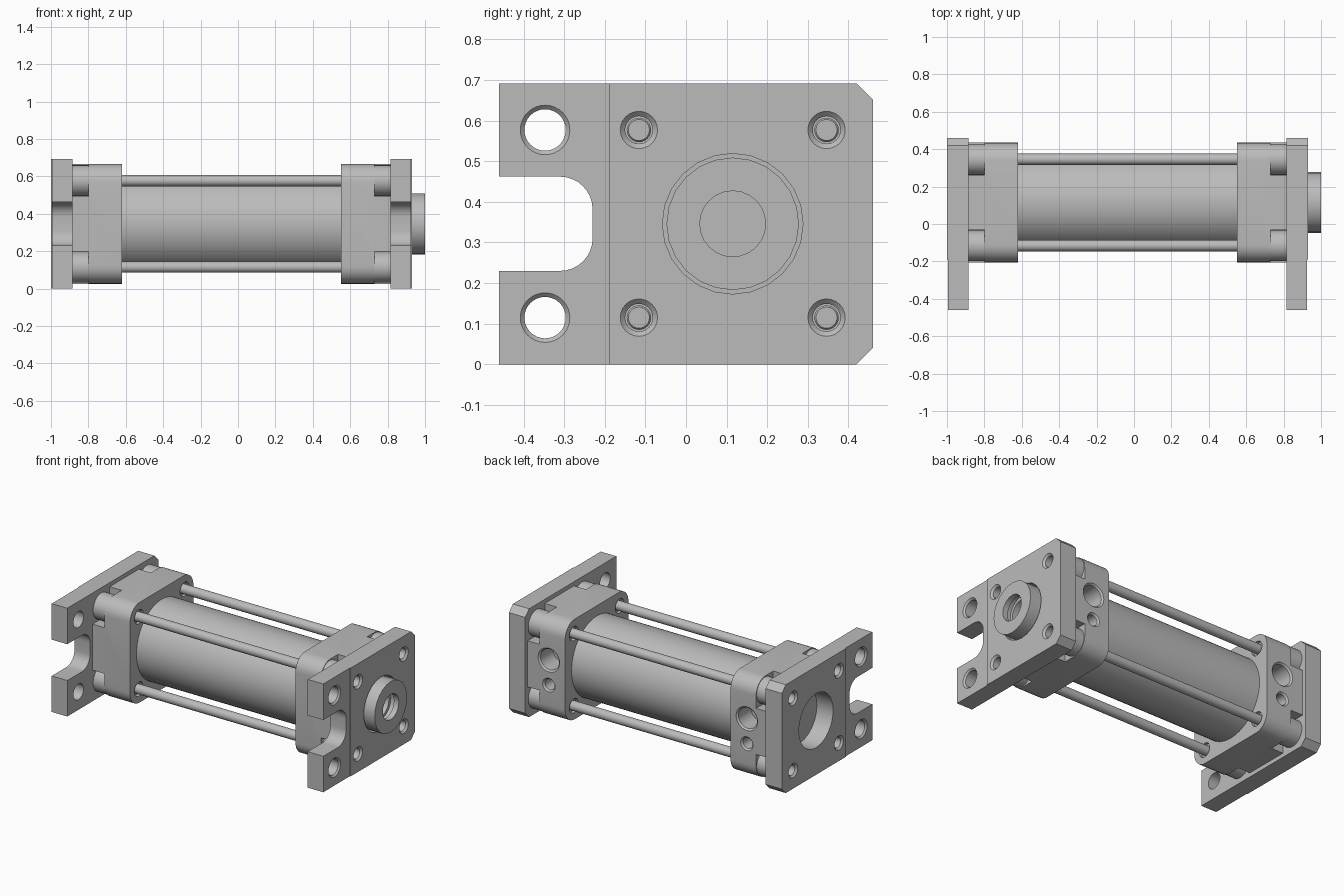
import bpy, bmesh, math
from math import cos, sin, pi
from mathutils import Vector

if "Cube" in bpy.data.objects:
    bpy.data.objects.remove(bpy.data.objects["Cube"], do_unlink=True)

# Single machined metal colour
metal = bpy.data.materials.new("machined grey")
metal.use_nodes = True
grey = (0.5, 0.5, 0.5, 1)
metal.diffuse_color = grey
metal.node_tree.nodes["Principled BSDF"].inputs["Base Color"].default_value = grey

MID = -0.035                # middle of the length between the two plates
CY, CZ = 0.115, 0.346       # bore axis
PITCH = 0.231               # tie rod offset from the bore axis
RODS = [(CY + a * PITCH, CZ + b * PITCH) for a in (-1, 1) for b in (-1, 1)]


def make(name, bm):
    bmesh.ops.recalc_face_normals(bm, faces=bm.faces)
    mesh = bpy.data.meshes.new(name)
    bm.to_mesh(mesh)
    bm.free()
    mesh.materials.append(metal)
    obj = bpy.data.objects.new(name, mesh)
    bpy.context.collection.objects.link(obj)
    return obj


def lathe(name, profile, origin, axis="x", side=1, segs=32):
    """Revolve (distance, radius) points about an axis through origin."""
    bm = bmesh.new()
    rings = []
    for d, r in profile:
        ring = []
        for i in range(segs if r else 1):
            a = 2 * pi * i / segs
            p, q = r * cos(a), r * sin(a)
            v = Vector((side * d, p, q)) if axis == "x" else Vector((p, d, q))
            ring.append(bm.verts.new(v + Vector(origin)))
        rings.append(ring)
    for a, b in zip(rings, rings[1:]):
        for i in range(segs):
            j = (i + 1) % segs
            quad = [a[i % len(a)], a[j % len(a)], b[j % len(b)], b[i % len(b)]]
            bm.faces.new(list(dict.fromkeys(quad)))
    for ring in (rings[0], rings[-1]):
        if len(ring) > 1:
            bm.faces.new(ring)
    return make(name, bm)


def prism(name, outline, x0, x1):
    """Extrude a (y, z) outline from x0 to x1."""
    bm = bmesh.new()
    face = bm.faces.new([bm.verts.new((x0, y, z)) for y, z in outline])
    new = bmesh.ops.extrude_face_region(bm, geom=[face])["geom"]
    bmesh.ops.translate(bm, vec=(x1 - x0, 0, 0),
                        verts=[v for v in new if isinstance(v, bmesh.types.BMVert)])
    return make(name, bm)


def rect(y0, y1, z0, z1):
    return [(y0, z0), (y1, z0), (y1, z1), (y0, z1)]


def arc(y, z, r, start, end, n=8):
    angles = [math.radians(start + (end - start) * i / n) for i in range(n + 1)]
    return [(y + r * cos(a), z + r * sin(a)) for a in angles]


def cut(obj, cutters):
    bpy.context.view_layer.objects.active = obj
    for c in cutters:
        c.hide_render = True
        mod = obj.modifiers.new("cut", "BOOLEAN")
        mod.operation, mod.solver, mod.object = "DIFFERENCE", "EXACT", c
        bpy.ops.object.modifier_apply(modifier=mod.name)
        bpy.data.objects.remove(c, do_unlink=True)


parts = []
for side, end in ((1, "right"), (-1, "left")):
    def X(u):
        return MID + side * u

    def turned(name, profile, y, z, segs=32):
        return lathe(name, profile, (MID, y, z), "x", side, segs)

    # Mounting plate with chamfered rear corners, centre bore and rod holes
    plate = prism(end + "_mount_plate",
                  [(-0.19, 0), (0.42, 0), (0.46, 0.04), (0.46, 0.652),
                   (0.42, 0.692), (-0.19, 0.692)], X(0.85), X(0.965))
    cutters = [turned("bore_cutter", [(0.8, 0.173), (1, 0.173)], CY, CZ, 24)]
    for y, z in RODS:
        cutters.append(turned("rod_hole_cutter", [(0.8, 0.034), (0.953, 0.034),
                                                  (0.985, 0.066)], y, z, 24))
    cut(plate, cutters)

    # Slotted tab, slightly thinner than the plate
    slot = arc(-0.31, 0.31, 0.08, -90, 0) + arc(-0.31, 0.382, 0.08, 0, 90)
    tab = prism(end + "_mount_tab",
                [(-0.19, 0.692), (-0.46, 0.692), (-0.46, 0.462)] + slot[::-1]
                + [(-0.46, 0.23), (-0.46, 0), (-0.19, 0)], X(0.85), X(0.96))
    cut(tab, [turned("mount_hole_cutter", [(0.8, 0.051), (0.95, 0.051), (0.99, 0.091)],
                     CY - 2 * PITCH, z) for z in (CZ - PITCH, CZ + PITCH)])

    # Cylinder head: rounded block with notched corners, ports and rod recesses
    k, r = 0.32, 0.095
    outline = []
    for i, (a, b) in enumerate(((1, 1), (-1, 1), (-1, -1), (1, -1))):
        outline += arc(CY + a * (k - r), CZ + b * (k - r), r, 90 * i, 90 * i + 90)
    head = prism(end + "_head", outline, X(0.585), X(0.85))
    cutters = []
    for a in (-1, 1):
        for b in (-1, 1):
            y, z = sorted((CY + a * 0.147, CY + a * 0.5)), sorted((CZ + b * 0.147, CZ + b * 0.5))
            cutters.append(prism("notch_cutter", rect(*y, *z), X(0.765), X(0.9)))
    for y, z in RODS:
        cutters.append(turned("recess_cutter", [(0.5, 0.045), (0.605, 0.045)], y, z, 24))
    for z, r in ((0.41, 0.066), (0.25, 0.034)):
        cutters.append(lathe("port_cutter", [(0.3, r), (0.425, r), (0.455, r + 0.03)],
                             (X(0.7), 0, z), "y"))
    cut(head, cutters)
    parts += [plate, tab, head]

    # Round nuts between head and plate
    for i, (y, z) in enumerate(RODS):
        parts.append(turned(f"{end}_nut_{i + 1}", [(0.75, 0), (0.75, 0.083), (0.85, 0.083),
                                                   (0.85, 0.034), (0.8, 0.034), (0.8, 0)], y, z))

# Barrel between the heads
parts.append(lathe("barrel", [(-0.6, 0), (-0.6, 0.255), (0.6, 0.255), (0.6, 0)],
                   (MID, CY, CZ), segs=64))

# Tie rods with chamfered ends
for i, (y, z) in enumerate(RODS):
    parts.append(lathe(f"tie_rod_{i + 1}", [(-0.875, 0), (-0.875, 0.026), (-0.87, 0.03),
                                            (0.87, 0.03), (0.875, 0.026), (0.875, 0)],
                       (MID, y, z), segs=24))

# Piston rod end with a grooved blind hole
parts.append(lathe("piston_rod_end", [(0.84, 0), (0.84, 0.163), (1.035, 0.163), (1.035, 0.081),
                                      (1.0, 0.081), (1.0, 0.1), (0.965, 0.1), (0.965, 0.081),
                                      (0.9, 0.081), (0.9, 0)], (MID, CY, CZ), segs=24))

# Smooth the round surfaces and keep machined edges crisp
bpy.ops.object.select_all(action="DESELECT")
for p in parts:
    p.select_set(True)
bpy.context.view_layer.objects.active = parts[0]
bpy.ops.object.shade_smooth_by_angle(angle=math.radians(30))
